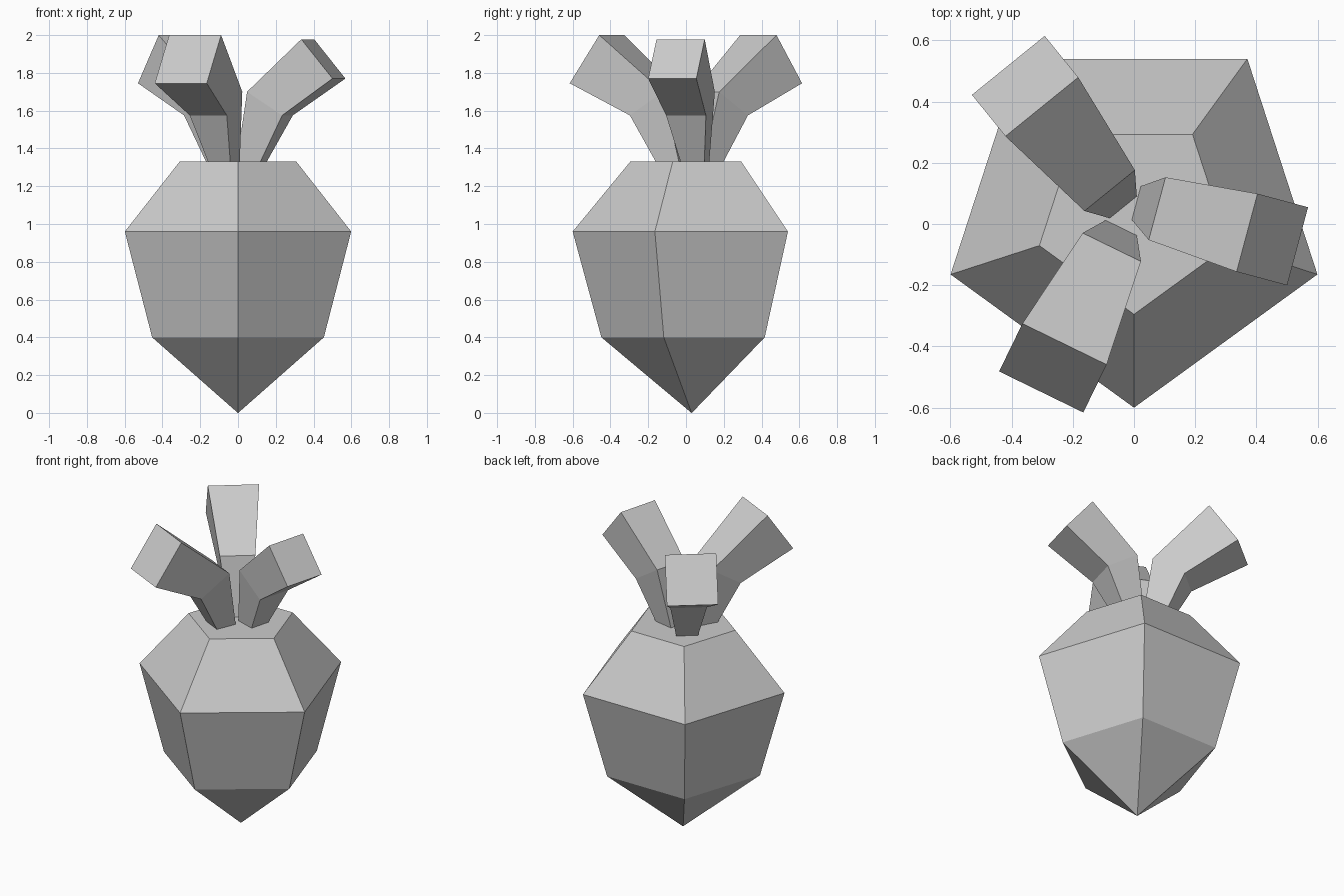
import bpy
import bmesh
from math import sin, cos, radians, pi
from mathutils import Vector

cube = bpy.data.objects.get("Cube")
if cube:
    bpy.data.objects.remove(cube, do_unlink=True)

grey = bpy.data.materials.new("light grey")
grey.use_nodes = True
colour = (0.6, 0.6, 0.6, 1)
grey.diffuse_color = colour
grey.node_tree.nodes["Principled BSDF"].inputs["Base Color"].default_value = colour


def loft(name, rings):
    """Skin a list of equal-sized point rings and cap both ends."""
    bm = bmesh.new()
    loops = [[bm.verts.new(p) for p in ring] for ring in rings]
    for a, b in zip(loops, loops[1:]):
        for i in range(len(a)):
            j = (i + 1) % len(a)
            bm.faces.new((a[i], a[j], b[j], b[i]))
    bm.faces.new(loops[0])
    bm.faces.new(loops[-1])
    bmesh.ops.remove_doubles(bm, verts=bm.verts[:], dist=0.001)
    bmesh.ops.recalc_face_normals(bm, faces=bm.faces[:])
    mesh = bpy.data.meshes.new(name)
    bm.to_mesh(mesh)
    bm.free()
    mesh.materials.append(grey)
    obj = bpy.data.objects.new(name, mesh)
    bpy.context.collection.objects.link(obj)


def pentagon(radius, z):
    angles = [2 * pi * i / 5 - pi / 2 for i in range(5)]
    return [(radius * cos(a), 0.03 + radius * sin(a), z) for a in angles]


def stalk(name, angle, out, side, tip):
    """Square bent stalk; each section has an inner and an outer edge."""
    a = radians(angle)
    u, v = Vector((cos(a), sin(a), 0)), Vector((-sin(a), cos(a), 0))
    base = ((0.024, 1.30, 0.053), (0.146, 1.30, 0.06))
    bend = ((0.10, 1.70, 0.106), (0.293, 1.575, 0.109))
    rings = []
    for inner, outer in (base, bend, tip):
        ring = []
        for (r, z, half), signs in ((inner, (-1, 1)), (outer, (1, -1))):
            for s in signs:
                ring.append(u * (r + out) + v * (side + s * half) + Vector((0, 0, z)))
        rings.append(ring)
    loft(name, rings)


# Five-sided root, tapering to a point below
loft("root_body", [pentagon(0.001, 0), pentagon(0.478, 0.40),
                   pentagon(0.63, 0.96), pentagon(0.325, 1.33)])

# Three bent stalks, one of them shorter
long_tip = ((0.452, 2.0, 0.153), (0.626, 1.745, 0.153))
short_tip = ((0.404, 1.978, 0.132), (0.575, 1.77, 0.132))
stalk("left_stalk", -15, -0.04, 0.068, short_tip)
stalk("front_stalk", 244, 0, -0.032, long_tip)
stalk("back_stalk", 129, 0.035, -0.007, long_tip)
